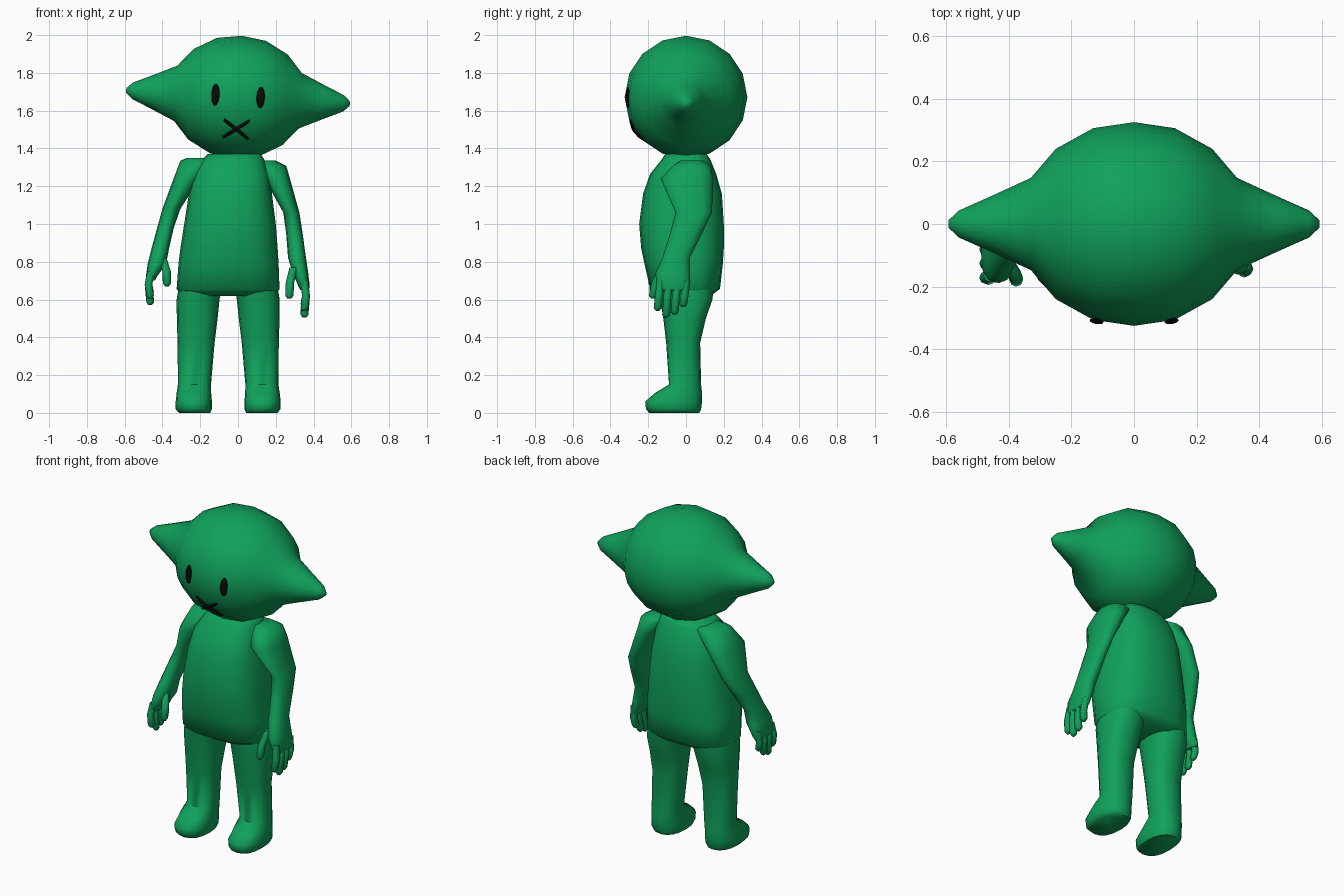
import bpy, bmesh, math
from mathutils import Vector

cube = bpy.data.objects.get("Cube")
if cube:
    bpy.data.objects.remove(cube, do_unlink=True)


def material(name, rgb):
    m = bpy.data.materials.new(name)
    m.use_nodes = True
    m.diffuse_color = (*rgb, 1)
    bsdf = m.node_tree.nodes["Principled BSDF"]
    bsdf.inputs["Base Color"].default_value = (*rgb, 1)
    bsdf.inputs["Roughness"].default_value = 0.7
    return m


green = material("body green", (0.005, 0.36, 0.105))
black = material("face black", (0.003, 0.003, 0.003))


def finish(name, bm, mat):
    bmesh.ops.recalc_face_normals(bm, faces=bm.faces)
    mesh = bpy.data.meshes.new(name)
    bm.to_mesh(mesh)
    bm.free()
    mesh.materials.append(mat)
    ob = bpy.data.objects.new(name, mesh)
    bpy.context.collection.objects.link(ob)
    bpy.ops.object.select_all(action='DESELECT')
    ob.select_set(True)
    bpy.context.view_layer.objects.active = ob
    bpy.ops.object.shade_smooth_by_angle(angle=math.radians(60))
    return ob


def loft(name, stations, axis="z", power=2.0, sides=16, mat=green):
    """Skin rounded sections; each station is (t, u0, u1, v0, v1) along the axis."""
    bm = bmesh.new()
    rings = []
    for t, u0, u1, v0, v1 in stations:
        ring = []
        for i in range(sides):
            a = math.tau * i / sides
            c, s = math.cos(a), math.sin(a)
            u = (u0 + u1) / 2 + (u1 - u0) / 2 * math.copysign(abs(c) ** (2 / power), c)
            v = (v0 + v1) / 2 + (v1 - v0) / 2 * math.copysign(abs(s) ** (2 / power), s)
            ring.append(bm.verts.new((u, v, t) if axis == "z" else (t, u, v)))
        rings.append(ring)
    for a, b in zip(rings, rings[1:]):
        for i in range(sides):
            j = (i + 1) % sides
            bm.faces.new((a[i], a[j], b[j], b[i]))
    bm.faces.new(rings[0])
    bm.faces.new(rings[-1])
    return finish(name, bm, mat)


def digit(name, points, r):
    """Tapered finger through downward points with a rounded tip."""
    pts = [Vector(p) for p in points]
    tip = pts[-1]
    pts[-1] = tip + Vector((0, 0, r * 0.7))
    rows = [(p.z, p.x - r, p.x + r, p.y - r, p.y + r) for p in pts]
    q = r * 0.45
    rows.append((tip.z, tip.x - q, tip.x + q, tip.y - q, tip.y + q))
    loft(name, rows, sides=8)


# Head with ears, turned around the sideways axis and slightly tilted
profile = [(0, .325), (.13, .306), (.25, .24), (.33, .147), (.45, .092), (.56, .043), (.593, .012)]
full = [(-x, r) for x, r in reversed(profile[1:])] + profile
head = loft("head", [(x, -r, r, -r, r) for x, r in full], axis="x")
head.location = (0, 0, 1.672)
head.rotation_euler.y = 0.06


def face_y(x, z):
    r = profile[0][1] + (profile[1][1] - profile[0][1]) * abs(x) / profile[1][0]
    return -math.sqrt(r * r - z * z)


# Eyes: thin ovals lying on the face
for side, sx in (("left", 1), ("right", -1)):
    bm = bmesh.new()
    bmesh.ops.create_uvsphere(bm, u_segments=16, v_segments=10, radius=1)
    for v in bm.verts:
        x, z = v.co.x * .022 + sx * .12, v.co.z * .057 + .005
        v.co = (x, face_y(x, z) - .003 + v.co.y * .009, z)
    finish(side + "_eye", bm, black).parent = head

# Crossed mouth bars following the face
for name, slope in (("mouth_bar_rising", .7), ("mouth_bar_falling", -.7)):
    rows = []
    for i in range(9):
        x = -.068 + .017 * i
        z = -.17 + slope * x
        y = face_y(x, z) - .002
        h = .007 if i in (0, 8) else .011
        rows.append((x, y - .008, y + .008, z - h, z + h))
    loft(name, rows, axis="x", sides=8, mat=black).parent = head

# Torso
loft("torso", [
    (.62, -.30, .195, -.13, .13), (.656, -.325, .22, -.19, .18),
    (.79, -.315, .215, -.22, .195), (.87, -.305, .21, -.237, .2),
    (1.0, -.285, .2, -.248, .2), (1.16, -.26, .18, -.227, .19),
    (1.265, -.235, .165, -.19, .16), (1.34, -.19, .14, -.13, .13),
    (1.37, -.16, .12, -.11, .11)], power=2.6, sides=20)

# Legs and feet, mirrored about the hips
HIP = -.052
leg = [(0, .095, .26, -.195, .07), (.02, .086, .278, -.212, .08),
       (.06, .086, .278, -.216, .085), (.105, .09, .273, -.165, .085),
       (.15, .091, .266, -.09, .08), (.37, .072, .268, -.105, .075),
       (.5, .056, .272, -.12, .105), (.6, .046, .273, -.137, .14),
       (.7, .03, .255, -.15, .15)]
for side, s in (("left", 1), ("right", -1)):
    rows = [(z, *sorted((HIP + s * a, HIP + s * b)), c, d) for z, a, b, c, d in leg]
    loft(side + "_leg", rows, power=2.4)

# Arms, each in its own pose
loft("left_arm", [
    (1.335, .09, .20, -.03, .09), (1.307, .10, .256, -.07, .13),
    (1.24, .14, .275, -.135, .145), (1.06, .24, .325, -.055, .137),
    (.95, .255, .342, -.085, .085), (.82, .265, .36, -.125, .02),
    (.74, .29, .372, -.162, .022), (.67, .32, .38, -.155, .022),
    (.65, .33, .375, -.145, .015)], power=2.3, sides=12)
loft("right_arm", [
    (1.35, -.27, -.10, -.04, .09), (1.335, -.305, -.11, -.07, .12),
    (1.23, -.345, -.21, -.135, .145), (1.08, -.40, -.305, -.07, .125),
    (.98, -.428, -.34, -.105, .07), (.87, -.458, -.365, -.145, .0),
    (.79, -.478, -.38, -.188, .0), (.72, -.488, -.43, -.185, .0),
    (.70, -.485, -.44, -.175, -.01)], power=2.3, sides=12)

# Fingers and thumbs
names = ("index", "middle", "ring", "little")
tips = (.54, .505, .52, .56)
for i, (name, tip) in enumerate(zip(names, tips)):
    y = -.133 + .045 * i
    digit("left_" + name + "_finger",
          [(.35, y, .70), (.36, y - .01, .62), (.352, y - .017, tip)], .021)
    y -= .032
    digit("right_" + name + "_finger",
          [(-.46, y, .75), (-.474, y - .006, .68), (-.465, y - .01, tip + .065)], .02)
digit("left_thumb", [(.295, -.125, .77), (.275, -.16, .69), (.272, -.175, .605)], .022)
digit("right_thumb", [(-.40, -.13, .82), (-.378, -.165, .75), (-.376, -.178, .67)], .022)
